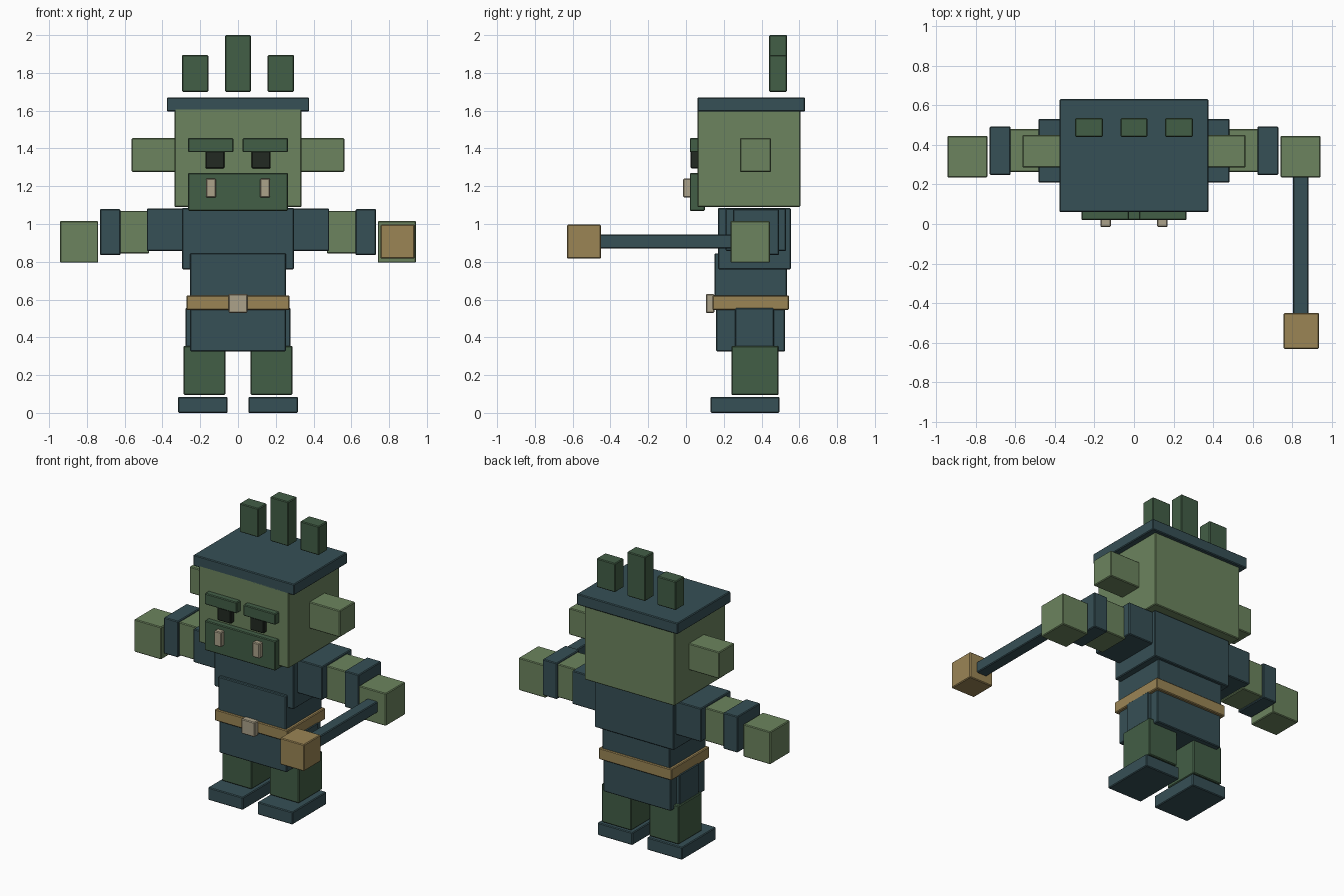
import bpy

cube = bpy.data.objects.get("Cube")
if cube:
    bpy.data.objects.remove(cube, do_unlink=True)


def material(name, rgb):
    mat = bpy.data.materials.new(name)
    mat.use_nodes = True
    color = (*rgb, 1)
    mat.diffuse_color = color
    bsdf = next(n for n in mat.node_tree.nodes if n.type == 'BSDF_PRINCIPLED')
    bsdf.inputs["Base Color"].default_value = color
    bsdf.inputs["Roughness"].default_value = 0.9
    return mat


teal = material("dark teal cloth", (0.037, 0.08, 0.093))
skin = material("light green skin", (0.15, 0.231, 0.112))
moss = material("dark green", (0.055, 0.112, 0.061))
tan = material("tan leather", (0.328, 0.235, 0.091))
bone = material("bone", (0.413, 0.362, 0.254))
black = material("eye black", (0.016, 0.023, 0.016))


def box(name, mat, x, y, z):
    """Softly chamfered block spanning the given (min, max) ranges."""
    bpy.ops.mesh.primitive_cube_add(size=1, location=[sum(r) / 2 for r in (x, y, z)])
    ob = bpy.context.object
    ob.name = name
    ob.scale = [r[1] - r[0] for r in (x, y, z)]
    bpy.ops.object.transform_apply(location=False, rotation=False, scale=True)
    ob.data.materials.append(mat)
    bevel = ob.modifiers.new("chamfer", 'BEVEL')
    bevel.width = 0.005
    bevel.segments = 1
    return ob


def centred(name, mat, half, y, z):
    return box(name, mat, (-half, half), y, z)


def pair(name, mat, x, y, z):
    """Same block on both sides of the body."""
    box("left_" + name, mat, x, y, z)
    box("right_" + name, mat, (-x[1], -x[0]), y, z)


# Head, cap and hair tufts
centred("head", skin, 0.337, (0.06, 0.605), (1.09, 1.61))
centred("cap", teal, 0.377, (0.06, 0.63), (1.595, 1.67))
centred("middle_tuft", moss, 0.068, (0.44, 0.535), (1.70, 2.0))
pair("tuft", moss, (0.157, 0.297), (0.44, 0.535), (1.70, 1.895))
pair("ear", skin, (0.32, 0.563), (0.285, 0.45), (1.275, 1.455))

# Face
pair("brow", moss, (0.025, 0.265), (0.02, 0.08), (1.38, 1.455))
pair("eye", black, (0.072, 0.173), (0.025, 0.08), (1.295, 1.385))
centred("muzzle", moss, 0.265, (0.02, 0.10), (1.07, 1.27))
pair("tusk", bone, (0.117, 0.17), (-0.015, 0.03), (1.14, 1.24))

# Torso and belt
centred("chest", teal, 0.297, (0.17, 0.555), (0.76, 1.085))
centred("waist", teal, 0.253, (0.15, 0.535), (0.56, 0.845))
centred("belt", tan, 0.273, (0.14, 0.545), (0.545, 0.622))
centred("buckle", bone, 0.05, (0.105, 0.15), (0.53, 0.63))

# Shorts with side flaps
centred("shorts", teal, 0.253, (0.16, 0.525), (0.325, 0.56))
pair("shorts_flap", teal, (0.24, 0.278), (0.26, 0.465), (0.327, 0.555))

# Legs and feet
pair("leg", moss, (0.067, 0.288), (0.24, 0.49), (0.095, 0.355))
pair("foot", teal, (0.055, 0.317), (0.13, 0.495), (0.0, 0.085))

# Arms
pair("sleeve", teal, (0.28, 0.483), (0.21, 0.53), (0.857, 1.083))
pair("forearm", skin, (0.47, 0.635), (0.262, 0.48), (0.845, 1.07))
pair("cuff", teal, (0.623, 0.73), (0.248, 0.492), (0.835, 1.08))
pair("hand", skin, (0.74, 0.943), (0.235, 0.445), (0.795, 1.015))

# Hammer held forward in the left hand
box("hammer_handle", teal, (0.802, 0.88), (-0.46, 0.26), (0.87, 0.945))
box("hammer_head", tan, (0.755, 0.935), (-0.63, -0.45), (0.817, 0.997))
